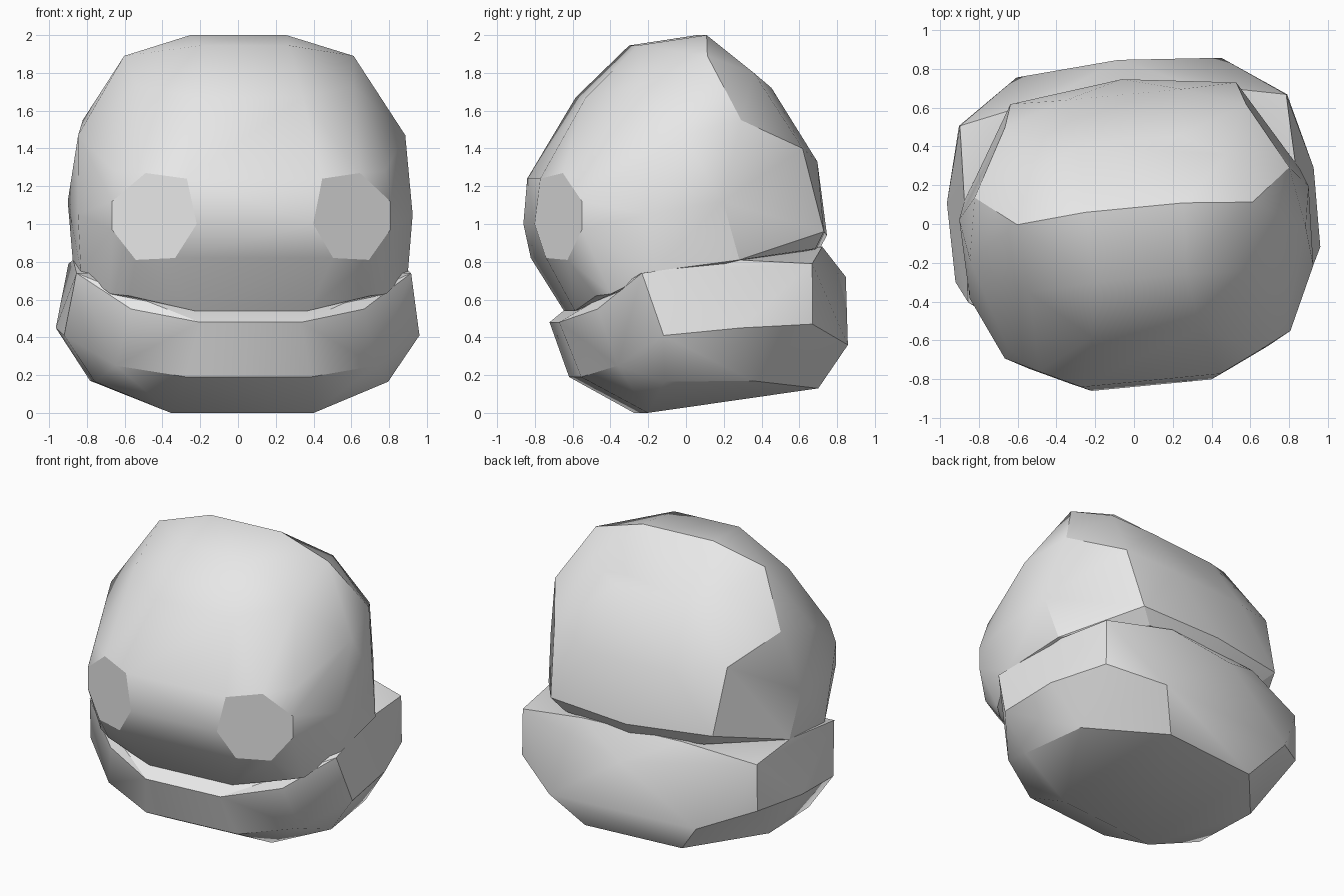
import bpy
import bmesh
from math import radians
from mathutils import Matrix, Vector

default_cube = bpy.data.objects.get("Cube")
if default_cube:
    bpy.data.objects.remove(default_cube, do_unlink=True)

YAW = Matrix.Rotation(radians(5.5), 4, "Z")
EYE_NORMAL = Vector((.43, -.9, 0)).normalized()


def flat_material(name, grey):
    material = bpy.data.materials.new(name)
    material.use_nodes = True
    colour = (grey, grey, grey, 1)
    material.diffuse_color = colour
    material.node_tree.nodes["Principled BSDF"].inputs["Base Color"].default_value = colour
    return material


def mirrored_hull(name, half_sections, material, offset=0, flat_normal=None):
    """Wrap a convex faceted shell around half outlines and their mirror images."""
    bm = bmesh.new()
    for section in half_sections:
        for x, y, z in section:
            for side in (-1, 1):
                bm.verts.new((side * x, y, z))
    bmesh.ops.remove_doubles(bm, verts=bm.verts, dist=.001)
    hull = bmesh.ops.convex_hull(bm, input=bm.verts)
    unused = set(hull["geom_interior"]) | set(hull["geom_unused"])
    bmesh.ops.delete(bm, geom=[g for g in unused if isinstance(g, bmesh.types.BMVert)], context="VERTS")
    bmesh.ops.dissolve_limit(bm, angle_limit=radians(3), verts=bm.verts, edges=bm.edges)
    bmesh.ops.recalc_face_normals(bm, faces=bm.faces)
    mesh = bpy.data.meshes.new(name)
    bm.to_mesh(mesh)
    bm.free()
    mesh.materials.append(material)
    shell = bpy.data.objects.new(name, mesh)
    bpy.context.collection.objects.link(shell)

    # Soft facets, with crisp flat patches where requested
    bpy.ops.object.select_all(action="DESELECT")
    shell.select_set(True)
    bpy.context.view_layer.objects.active = shell
    bpy.ops.object.shade_smooth_by_angle(angle=radians(30))
    if flat_normal:
        for face in mesh.polygons:
            folded = Vector((abs(face.normal.x), face.normal.y, face.normal.z))
            if folded.angle(flat_normal) < radians(7):
                face.use_smooth = False
    mesh.transform(Matrix.Translation((offset, 0, 0)) @ YAW)
    return shell


stone = flat_material("plain_grey", .8)

# Head: crown ridge, brow and face, eye outline, cheeks, back, lower rim
crown = [(.255, .085, 2), (.61, .055, 1.89), (.815, .215, 1.55), (.235, -.28, 1.945)]
brow = [(.28, -.56, 1.67), (.58, -.3, 1.73), (.31, -.81, 1.22), (.72, -.57, 1.28)]
eye = [(.31, -.835, 1), (.36, -.81, 1.24), (.57, -.71, 1.27), (.74, -.625, 1.12),
       (.74, -.625, .97), (.62, -.69, .81), (.42, -.785, .82)]
cheek = [(.87, -.1, 1.47), (.89, -.3, 1.05), (.905, .11, 1.12)]
back = [(.5, .313, 1.8), (.26, .43, 1.72), (.625, .56, 1.4), (.3, .67, 1.33),
        (.585, .677, .96), (0, .75, .94)]
lower_rim = [(.3, -.62, .54), (.64, -.54, .62), (.735, -.47, .63), (.87, -.25, .75),
             (.87, .2, .81), (.5, .64, .87), (0, .7, .85)]
mirrored_hull("head", [crown, brow, eye, cheek, back, lower_rim], stone, .01, EYE_NORMAL)

# Base collar: tilted upper rim, widest belt, lower belt and underside
upper_rim = [(.27, -.7, .48), (.62, -.53, .55), (.89, -.32, .74), (.86, .18, .81),
             (.845, .59, .79), (.36, .69, .88), (0, .85, .72)]
belt = [(.945, -.21, .41), (.95, .2, .45), (.85, .59, .47), (.53, .81, .36)]
lower_belt = [(.33, -.59, .19), (.69, -.43, .25), (.78, -.19, .165), (.76, .28, .17)]
underside = [(.38, -.24, 0), (.35, .67, .13)]
mirrored_hull("base_collar", [upper_rim, belt, lower_belt, underside], stone)
